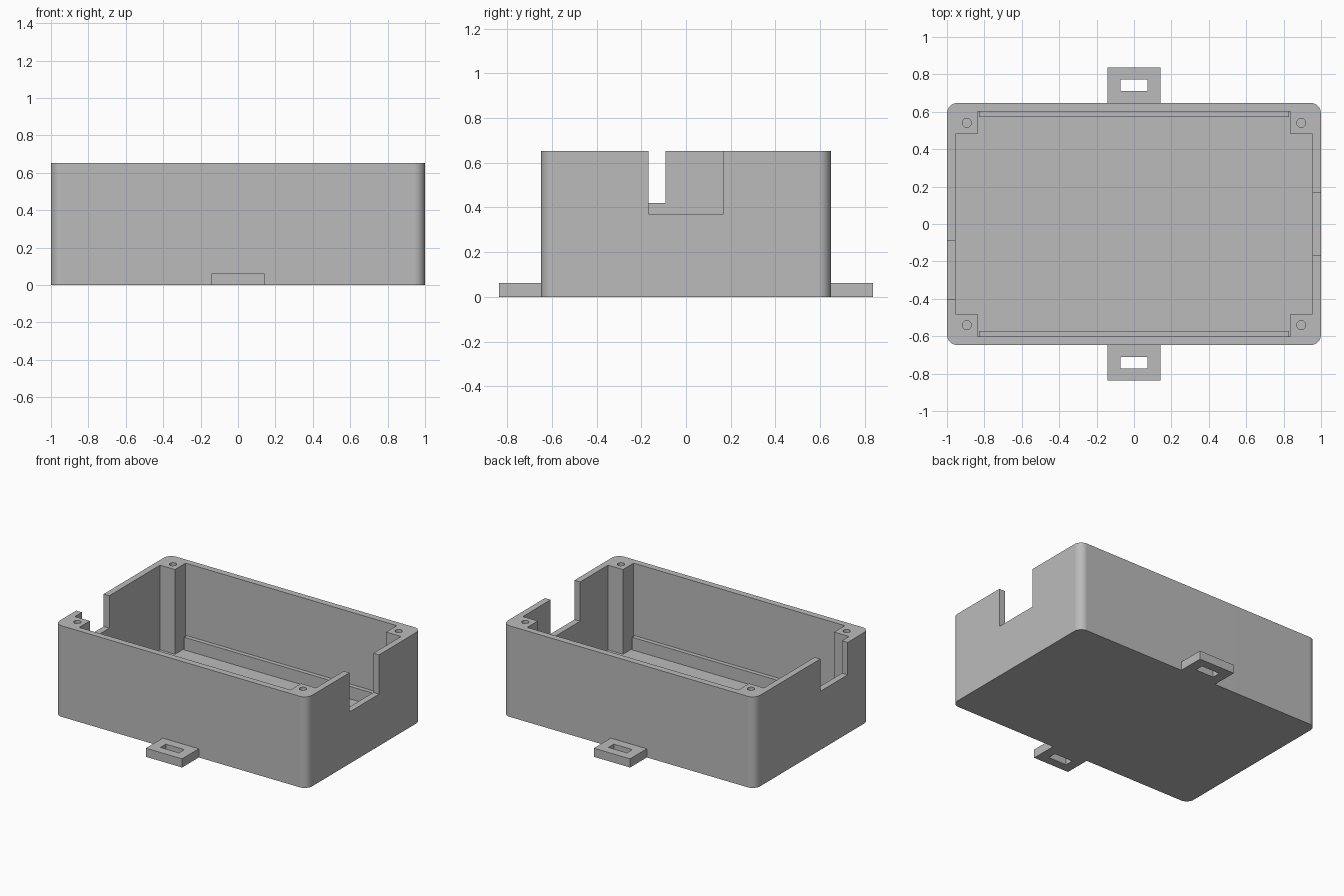
import bpy
import bmesh
from math import cos, sin, pi, radians

cube = bpy.data.objects.get("Cube")
if cube:
    bpy.data.objects.remove(cube, do_unlink=True)

# Main dimensions
HX, HY, HEIGHT = 1.0, 0.648, 0.652
INX, INY, FLOOR = 0.955, 0.602, 0.045
POSTX, POSTY = 0.837, 0.482
RADIUS = 0.058

grey = bpy.data.materials.new("grey_plastic")
grey.use_nodes = True
colour = (0.5, 0.5, 0.5, 1)
grey.diffuse_color = colour
bsdf = next(n for n in grey.node_tree.nodes if n.type == 'BSDF_PRINCIPLED')
bsdf.inputs["Base Color"].default_value = colour


def prism(name, outline, z0, z1):
    """Extrude a counter-clockwise outline from z0 to z1."""
    bm = bmesh.new()
    face = bm.faces.new([bm.verts.new((x, y, z0)) for x, y in outline])
    top = bmesh.ops.extrude_face_region(bm, geom=[face])["geom"]
    verts = [v for v in top if isinstance(v, bmesh.types.BMVert)]
    bmesh.ops.translate(bm, verts=verts, vec=(0, 0, z1 - z0))
    bmesh.ops.recalc_face_normals(bm, faces=bm.faces[:])
    mesh = bpy.data.meshes.new(name)
    bm.to_mesh(mesh)
    bm.free()
    mesh.materials.append(grey)
    obj = bpy.data.objects.new(name, mesh)
    bpy.context.collection.objects.link(obj)
    return obj


def rect(x0, x1, y0, y1):
    return [(x0, y0), (x1, y0), (x1, y1), (x0, y1)]


def arc(cx, cy, r, start, sweep, steps):
    return [(cx + r * cos(start + sweep * i / steps),
             cy + r * sin(start + sweep * i / steps)) for i in range(steps + 1)]


def activate(obj):
    bpy.ops.object.select_all(action='DESELECT')
    obj.select_set(True)
    bpy.context.view_layer.objects.active = obj


def cut(target, cutter):
    """Subtract the cutter from the target and discard it."""
    cutter.hide_render = True
    mod = target.modifiers.new("cut", 'BOOLEAN')
    mod.operation = 'DIFFERENCE'
    mod.solver = 'EXACT'
    mod.object = cutter
    activate(target)
    bpy.ops.object.modifier_apply(modifier=mod.name)
    bpy.data.objects.remove(cutter, do_unlink=True)


QUADRANTS = [(1, 1), (-1, 1), (-1, -1), (1, -1)]

# Rounded outer body
outline = []
for i, (sx, sy) in enumerate(QUADRANTS):
    outline += arc(sx * (HX - RADIUS), sy * (HY - RADIUS), RADIUS, i * pi / 2, pi / 2, 10)
case = prism("case_body", outline, 0, HEIGHT)

# Cavity that leaves a square post in each corner
cavity = []
for i, (sx, sy) in enumerate(QUADRANTS):
    corner = [(INX, POSTY), (POSTX, POSTY), (POSTX, INY)]
    if i % 2:
        corner.reverse()
    cavity += [(sx * x, sy * y) for x, y in corner]
cut(case, prism("cavity_cutter", cavity, FLOOR, HEIGHT + 0.1))

# Cable notches in the end walls
cut(case, prism("left_notch_cutter", rect(0.9, 1.1, -0.167, 0.168), 0.371, HEIGHT + 0.1))
cut(case, prism("right_notch_cutter", rect(-1.1, -0.9, -0.402, -0.092), 0.42, HEIGHT + 0.1))

# Screw holes in the corner posts
for sx, sy in QUADRANTS:
    hole = arc(sx * 0.894, sy * 0.541, 0.024, 0, 2 * pi, 20)[:-1]
    cut(case, prism("screw_hole_cutter", hole, HEIGHT - 0.3, HEIGHT + 0.1))

activate(case)
bpy.ops.object.shade_smooth_by_angle(angle=radians(30))
weighted = case.modifiers.new("even_shading", 'WEIGHTED_NORMAL')
weighted.keep_sharp = True

# Inner rails and slotted mounting tabs on both long sides
for side, s in (("front", -1), ("back", 1)):
    y0, y1 = sorted((s * 0.572, s * (INY + 0.005)))
    prism(side + "_inner_rail", rect(-0.828, 0.828, y0, y1), FLOOR - 0.01, 0.135)

    y0, y1 = sorted((s * (HY - 0.005), s * 0.837))
    tab = prism(side + "_mounting_tab", rect(-0.143, 0.143, y0, y1), 0, 0.062)
    y0, y1 = sorted((s * 0.712, s * 0.773))
    cut(tab, prism("slot_cutter", rect(-0.073, 0.073, y0, y1), -0.1, 0.2))
